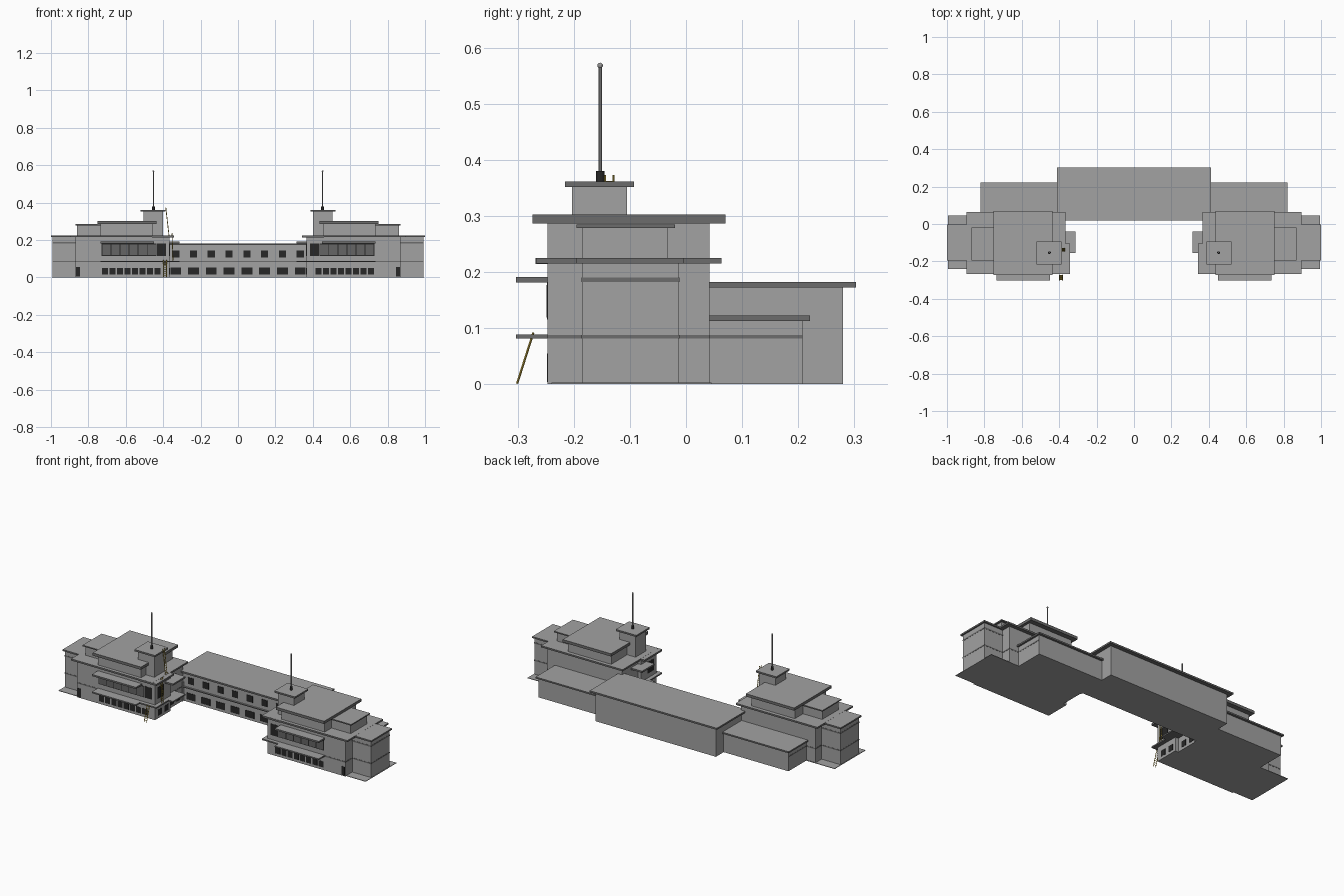
import bpy, bmesh, math
from mathutils import Vector

if "Cube" in bpy.data.objects:
    bpy.data.objects.remove(bpy.data.objects["Cube"])


def mat(name, c):
    m = bpy.data.materials.new(name)
    m.diffuse_color = (*c, 1)
    m.use_nodes = True
    m.node_tree.nodes["Principled BSDF"].inputs["Base Color"].default_value = m.diffuse_color
    return m


WALL = mat("wall grey", (0.36, 0.36, 0.36))
TRIM = mat("trim grey", (0.15, 0.15, 0.15))
PANE = mat("pane grey", (0.13, 0.13, 0.13))
GLASS = mat("dark glass", (0.02, 0.02, 0.02))
METAL = mat("mast metal", (0.32, 0.32, 0.32))
YELLOW = mat("ladder yellow", (0.55, 0.40, 0.06))


def finish(bm, name, *mats):
    me = bpy.data.meshes.new(name)
    bm.to_mesh(me)
    bm.free()
    ob = bpy.data.objects.new(name, me)
    bpy.context.collection.objects.link(ob)
    for m in mats:
        me.materials.append(m)
    return ob


def box(name, x, y, z, m=WALL, slab=False):
    bm = bmesh.new()
    bmesh.ops.create_cube(bm, size=1)
    for v in bm.verts:
        v.co = [r[0] + (c + 0.5) * (r[1] - r[0]) for c, r in zip(v.co, (x, y, z))]
    if slab:  # slabs: pale top, darker edges and underside
        bm.normal_update()
        for f in bm.faces:
            f.material_index = 0 if f.normal.z > 0.5 else 1
        return finish(bm, name, WALL, TRIM)
    return finish(bm, name, m)


def rod(name, a, b, r, m, sides=8):
    a, b = Vector(a), Vector(b)
    bm = bmesh.new()
    bmesh.ops.create_cone(bm, cap_ends=True, segments=sides, radius1=r, radius2=r, depth=(b - a).length)
    ob = finish(bm, name, m)
    ob.location = (a + b) / 2
    ob.rotation_euler = (b - a).to_track_quat('Z', 'Y').to_euler()
    return ob


def wing(s):
    side = "left" if s < 0 else "right"

    def b(name, x, y, z, m=WALL, slab=False):  # x given as distance from the centre
        return box(side + "_" + name, sorted((s * x[0], s * x[1])), y, z, m, slab)

    # ground plate and solid wall blocks
    b("ground_plate", (0.40, 0.995), (-0.24, 0.045), (0, 0.003))
    b("main_block", (0.385, 0.87), (-0.247, 0.042), (0, 0.216))
    b("corner_block", (0.365, 0.45), (-0.247, -0.105), (0, 0.216))
    b("end_block", (0.86, 0.992), (-0.185, -0.013), (0, 0.216))
    b("rear_block", (0.38, 0.81), (0.03, 0.208), (0, 0.113))
    b("upper_block", (0.455, 0.735), (-0.247, 0.042), (0.216, 0.286))
    b("side_upper_block", (0.70, 0.86), (-0.185, -0.033), (0.216, 0.279))
    b("tower", (0.40, 0.505), (-0.203, -0.105), (0.216, 0.352))
    # overhanging roofs
    for name, x, y, z in (
        ("main_roof", (0.367, 0.895), (-0.266, 0.063), (0.215, 0.225)),
        ("corner_roof", (0.342, 0.46), (-0.268, -0.105), (0.214, 0.2245)),
        ("end_roof", (0.88, 1.0), (-0.195, -0.004), (0.2155, 0.2245)),
        ("rear_roof", (0.39, 0.82), (0.042, 0.221), (0.113, 0.122)),
        ("upper_roof", (0.437, 0.75), (-0.274, 0.07), (0.286, 0.302)),
        ("side_upper_roof", (0.70, 0.87), (-0.195, -0.02), (0.278, 0.285)),
        ("tower_roof", (0.387, 0.52), (-0.216, -0.093), (0.351, 0.361)),
        # balcony slabs
        ("front_slab_low", (0.45, 0.735), (-0.303, -0.24), (0.081, 0.089)),
        ("front_slab_high", (0.45, 0.735), (-0.303, -0.24), (0.181, 0.191)),
        ("corner_slab_low", (0.342, 0.45), (-0.268, -0.11), (0.081, 0.089)),
        ("inner_slab_low", (0.313, 0.40), (-0.155, -0.04), (0.081, 0.089)),
        ("inner_slab_high", (0.313, 0.40), (-0.155, -0.04), (0.181, 0.191)),
    ):
        b(name, x, y, z, slab=True)
    # thin storey bands around the walls
    b("main_band", (0.384, 0.871), (-0.248, 0.043), (0.081, 0.088), TRIM)
    b("end_band_low", (0.86, 0.993), (-0.186, -0.012), (0.081, 0.088), TRIM)
    b("end_band_high", (0.86, 0.993), (-0.186, -0.012), (0.182, 0.19), TRIM)
    b("rear_band", (0.39, 0.811), (0.04, 0.2075), (0.081, 0.088), TRIM)
    # front windows and door
    f = (-0.248, -0.246)
    b("upper_window_strip", (0.435, 0.73), f, (0.115, 0.181), GLASS)
    for i in range(6):
        x = 0.439 + i * 0.0485
        b("upper_window", (x, x + 0.044), (-0.249, -0.246), (0.119, 0.177), PANE)
    for i in range(8):
        x = 0.415 + i * 0.04
        b("lower_window", (x, x + 0.032), f, (0.015, 0.05), GLASS)
    b("corner_window", (0.385, 0.433), f, (0.115, 0.182), GLASS)
    b("door", (0.845, 0.865), f, (0.004, 0.055), GLASS)
    # windows on the inner face
    b("inner_corner_window", (0.364, 0.37), (-0.225, -0.165), (0.115, 0.182), GLASS)
    for y in (-0.22, -0.16):
        b("inner_lower_window", (0.364, 0.37), (y, y + 0.035), (0.015, 0.05), GLASS)
    for y in (-0.08, -0.02):
        b("inner_side_window", (0.384, 0.39), (y, y + 0.035), (0.015, 0.05), GLASS)
    # mast with dark foot and ball
    mx, my = s * 0.452, -0.153
    rod(side + "_mast_foot", (mx, my, 0.36), (mx, my, 0.38), 0.0075, GLASS, 12)
    rod(side + "_mast", (mx, my, 0.37), (mx, my, 0.567), 0.003, METAL)
    bm = bmesh.new()
    bmesh.ops.create_uvsphere(bm, u_segments=10, v_segments=6, radius=0.005)
    ball = finish(bm, side + "_mast_ball", METAL)
    ball.location = (mx, my, 0.568)


for s in (-1, 1):
    wing(s)

# centre block
box("centre_block", (-0.39, 0.39), (0.042, 0.28), (0, 0.173))
box("centre_roof", (-0.412, 0.412), (0.02, 0.303), (0.172, 0.182), slab=True)
box("centre_ledge", (-0.39, 0.39), (0.034, 0.05), (0.081, 0.087), slab=True)
for i in range(8):
    x = -0.333 + i * 0.0951
    box("centre_lower_window", (x - 0.029, x + 0.029), (0.04, 0.043), (0.015, 0.053), GLASS)
    box("centre_upper_window", (x - 0.019, x + 0.019), (0.04, 0.043), (0.107, 0.145), GLASS)


def ladder(name, a, b, across, rungs):
    a, b, w = Vector(a), Vector(b), Vector(across) / 2
    for k in (-1, 1):
        rod(name + "_rail", a + w * k, b + w * k, 0.002, YELLOW, 4)
    for i in range(1, rungs):
        p = a.lerp(b, i / rungs)
        rod(name + "_rung", p - w, p + w, 0.0015, YELLOW, 4)


# ladders from ground to ledge, ledge to roof, roof to tower
ladder("ground_ladder", (-0.39, -0.301, 0.001), (-0.39, -0.272, 0.092), (0.016, 0, 0), 9)
ladder("ledge_ladder", (-0.347, -0.203, 0.089), (-0.353, -0.203, 0.236), (0, 0.016, 0), 12)
ladder("tower_ladder", (-0.369, -0.137, 0.225), (-0.386, -0.137, 0.373), (0, 0.016, 0), 12)
